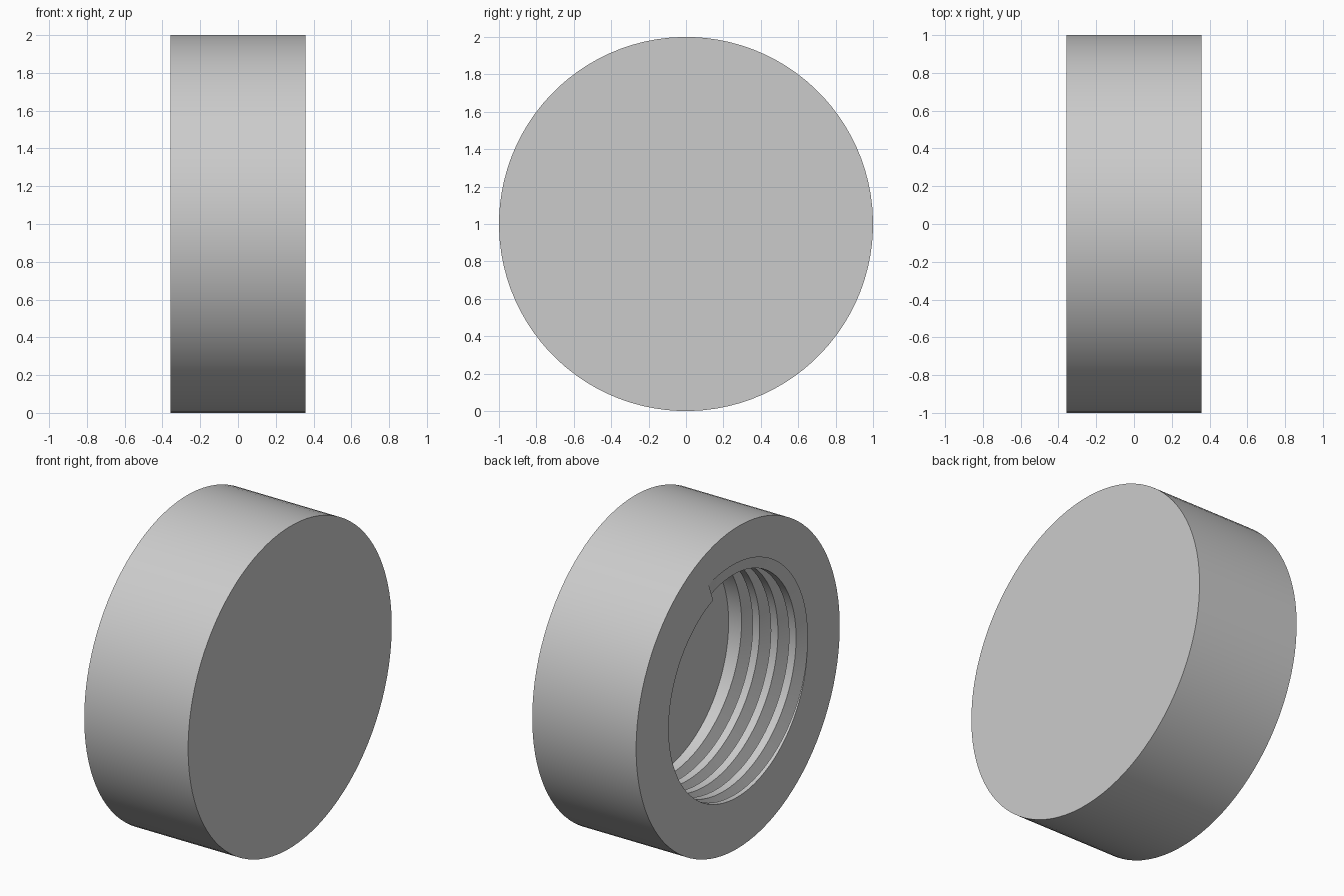
import bpy, bmesh, math

cube = bpy.data.objects.get("Cube")
if cube:
    bpy.data.objects.remove(cube, do_unlink=True)

SEGMENTS = 96
HALF = 0.357           # half the thickness along x
OUTER = 1.0
BORE, ROOT = 0.68, 0.80
DEPTH = 0.54           # bore depth, measured from the open face
PITCH, FLANK = 0.125, 0.038
TURNS = 4
START = math.radians(69)


def material(name, value):
    mat = bpy.data.materials.new(name)
    mat.use_nodes = True
    color = (value, value, value, 1)
    mat.diffuse_color = color
    mat.node_tree.nodes["Principled BSDF"].inputs["Base Color"].default_value = color
    return mat


def section(t):
    """Depth and radius down the bore wall at fraction t of a turn."""
    points = []
    for k in range(TURNS):
        apex = (t + k) * PITCH
        near = max(apex - FLANK, 0)
        near_radius = ROOT - (ROOT - BORE) * (apex - near) / FLANK
        if k == 0:
            points.append((0, near_radius))
        points += [(near, near_radius), (apex, ROOT), (apex + FLANK, BORE)]
    return points + [(DEPTH, BORE)]


bm = bmesh.new()


def vert(depth, radius, angle):
    return bm.verts.new((depth - HALF, radius * math.cos(angle),
                         1 + radius * math.sin(angle)))


# One column per angle: outer wall, open face, then the threaded bore
columns = []
for i in range(SEGMENTS + 1):
    t = i / SEGMENTS
    angle = START + t * math.tau
    profile = [(2 * HALF, OUTER), (0, OUTER)] + section(t)
    columns.append([vert(d, r, angle) for d, r in profile])

for a, b in zip(columns, columns[1:]):
    for j in range(len(a) - 1):
        bm.faces.new((a[j], a[j + 1], b[j + 1], b[j]))

# Closed end and bore floor
bm.faces.new([c[0] for c in columns[:-1]])
bm.faces.new([c[-1] for c in columns[:-1]])

# End walls where the thread groove starts and stops
stop = TURNS * PITCH
for tri in ([(0, BORE), (0, ROOT), (FLANK, BORE)],
            [(stop - FLANK, BORE), (stop, ROOT), (stop + FLANK, BORE)]):
    bm.faces.new([vert(d, r, START) for d, r in tri])

bmesh.ops.remove_doubles(bm, verts=bm.verts, dist=0.0001)
bmesh.ops.dissolve_degenerate(bm, edges=bm.edges, dist=0.0001)
bmesh.ops.recalc_face_normals(bm, faces=bm.faces)

mesh = bpy.data.meshes.new("threaded_cap")
bm.to_mesh(mesh)
bm.free()
mesh.materials.append(material("light grey", 0.6))
cap = bpy.data.objects.new("threaded_cap", mesh)
bpy.context.collection.objects.link(cap)

bpy.ops.object.select_all(action='DESELECT')
cap.select_set(True)
bpy.context.view_layer.objects.active = cap
bpy.ops.object.shade_smooth_by_angle(angle=math.radians(30))
